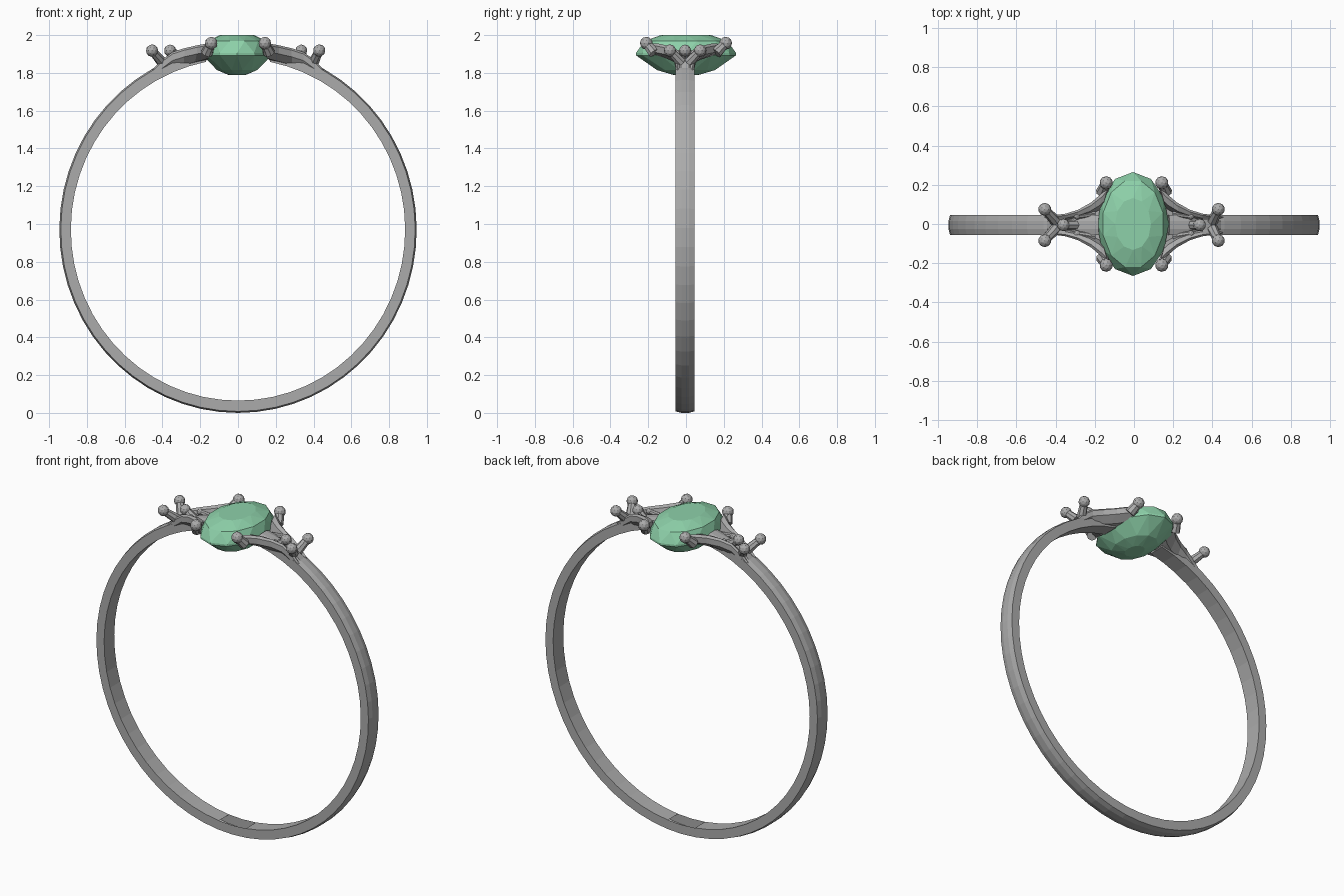
import bpy, bmesh, math
from mathutils import Vector

if "Cube" in bpy.data.objects:
    bpy.data.objects.remove(bpy.data.objects["Cube"])


def material(name, rgb):
    m = bpy.data.materials.new(name)
    m.diffuse_color = (*rgb, 1)
    m.use_nodes = True
    m.node_tree.nodes["Principled BSDF"].inputs["Base Color"].default_value = m.diffuse_color
    return m


METAL = material("grey metal", (0.41, 0.41, 0.41))
GREEN = material("green stone", (0.27, 0.64, 0.40))
YC = -0.005  # band centre in y


def finish(bm, name, mat):
    bmesh.ops.recalc_face_normals(bm, faces=bm.faces)
    me = bpy.data.meshes.new(name)
    bm.to_mesh(me)
    bm.free()
    me.materials.append(mat)
    ob = bpy.data.objects.new(name, me)
    bpy.context.collection.objects.link(ob)
    return ob


def loft(bm, rings, skip=lambda i, j: False):
    """Join closed sections into a capped tube."""
    vs = [[bm.verts.new(p) for p in r] for r in rings]
    n = len(vs[0])
    for i in range(len(vs) - 1):
        for j in range(n):
            if not skip(i, j):
                k = (j + 1) % n
                bm.faces.new((vs[i][j], vs[i][k], vs[i + 1][k], vs[i + 1][j]))
    bm.faces.new(vs[0])
    bm.faces.new(vs[-1])


# Band: slightly crowned section swept round, open at the top for the stone
SEG = 56
A0, A1 = math.radians(101), math.radians(439)
section = [(0.885, 0.905, -0.05), (0.938, 0.962, -0.05), (0.946, 0.97, -0.02),
           (0.946, 0.97, 0.02), (0.938, 0.962, 0.05), (0.885, 0.905, 0.05)]
angles = [A0 + (A1 - A0) * i / SEG for i in range(SEG + 1)]
rings = [[(rx * math.cos(a), YC + y, 0.97 + rz * math.sin(a)) for rx, rz, y in section]
         for a in angles]
bm = bmesh.new()
# the inner face is broken away for a short stretch at the bottom
loft(bm, rings, lambda i, j: j == 5 and SEG // 2 - 1 <= i <= SEG // 2)
finish(bm, "band", METAL)


# Shoulders: flaring, hollow-topped wings from band to stone
def shoulder(side, name):
    bm = bmesh.new()
    rows = []
    # x, half width, bottom z, top edge z, top centre z
    for x, w, zb, zt, zc in [(0.47, 0.045, 1.75, 1.80, 1.80), (0.41, 0.05, 1.78, 1.865, 1.86),
                             (0.35, 0.058, 1.808, 1.91, 1.88), (0.29, 0.078, 1.83, 1.93, 1.875),
                             (0.23, 0.115, 1.848, 1.945, 1.875), (0.185, 0.165, 1.86, 1.955, 1.885),
                             (0.165, 0.20, 1.868, 1.955, 1.89)]:
        half = [(w * 0.5, zb + (zt - zb) * 0.1), (w, zt - 0.045), (w, zt - 0.01),
                (w * 0.85, zt), (w * 0.6, zt - 0.012), (w * 0.45, zc)]
        pts = [(0, zb)] + half + [(0, zc)] + [(-y, z) for y, z in reversed(half)]
        rows.append([(side * (x - 0.9 * y * y), YC + y, z) for y, z in pts])
    loft(bm, rows)
    finish(bm, name, METAL)


# Claws: tapered stem with a rounded bead at the tip
def claw(name, base, tip, r, bead):
    bm = bmesh.new()
    base, tip = Vector(base), Vector(tip)
    rot = (tip - base).to_track_quat('Z', 'Y')
    loft(bm, [[c + rot @ Vector((q * math.cos(t * math.pi / 4), q * math.sin(t * math.pi / 4), 0))
               for t in range(8)] for c, q in ((base, r * 1.3), (tip, r))])
    ball = bmesh.ops.create_icosphere(bm, subdivisions=2, radius=bead)
    bmesh.ops.translate(bm, verts=ball["verts"], vec=tip)
    finish(bm, name, METAL)


for s, label in ((-1, "left"), (1, "right")):
    shoulder(s, label + "_shoulder")
    ox = 0.455 if s < 0 else 0.43
    for t, end in ((-1, "front"), (1, "back")):
        claw(f"{label}_{end}_main_claw", (s * 0.165, YC + t * 0.165, 1.905),
             (s * 0.142, t * 0.21, 1.957), 0.024, 0.034)
        claw(f"{label}_{end}_outer_claw", (s * 0.40, YC + t * 0.02, 1.855),
             (s * ox, YC + t * 0.08, 1.918), 0.022, 0.033)
    claw(label + "_middle_claw", (s * 0.29, YC, 1.87), (s * (ox - 0.095), YC, 1.918), 0.022, 0.032)
    # small bars across the hollow of the shoulder
    for t, end in ((-1, "front"), (1, "back")):
        claw(f"{label}_{end}_seat_bar", (s * 0.20, YC + t * 0.06, 1.885),
             (s * 0.29, YC + t * 0.045, 1.905), 0.014, 0.018)

# Stone: oval faceted gem, alternate rows turned half a step
N = 12
bm = bmesh.new()
levels = [(0.26, 1.79, 0), (0.60, 1.815, 1), (1.0, 1.893, 0), (1.0, 1.905, 0),
          (0.86, 1.968, 1), (0.50, 2.0, 0)]
rows = []
for k, z, off in levels:
    rows.append([bm.verts.new((-0.005 + 0.183 * k * math.cos(a), 0.265 * k * math.sin(a), z))
                 for a in [(j + off * 0.5) * math.tau / N for j in range(N)]])
for (lo, hi, la, lb) in zip(rows, rows[1:], levels, levels[1:]):
    for j in range(N):
        n = (j + 1) % N
        if la[2] == lb[2]:
            bm.faces.new((lo[j], lo[n], hi[n], hi[j]))
        elif lb[2]:
            bm.faces.new((lo[j], lo[n], hi[j]))
            bm.faces.new((lo[n], hi[n], hi[j]))
        else:
            bm.faces.new((lo[j], hi[n], hi[j]))
            bm.faces.new((lo[j], lo[n], hi[n]))
bm.faces.new(rows[0])
bm.faces.new(rows[-1])
finish(bm, "oval_stone", GREEN)
